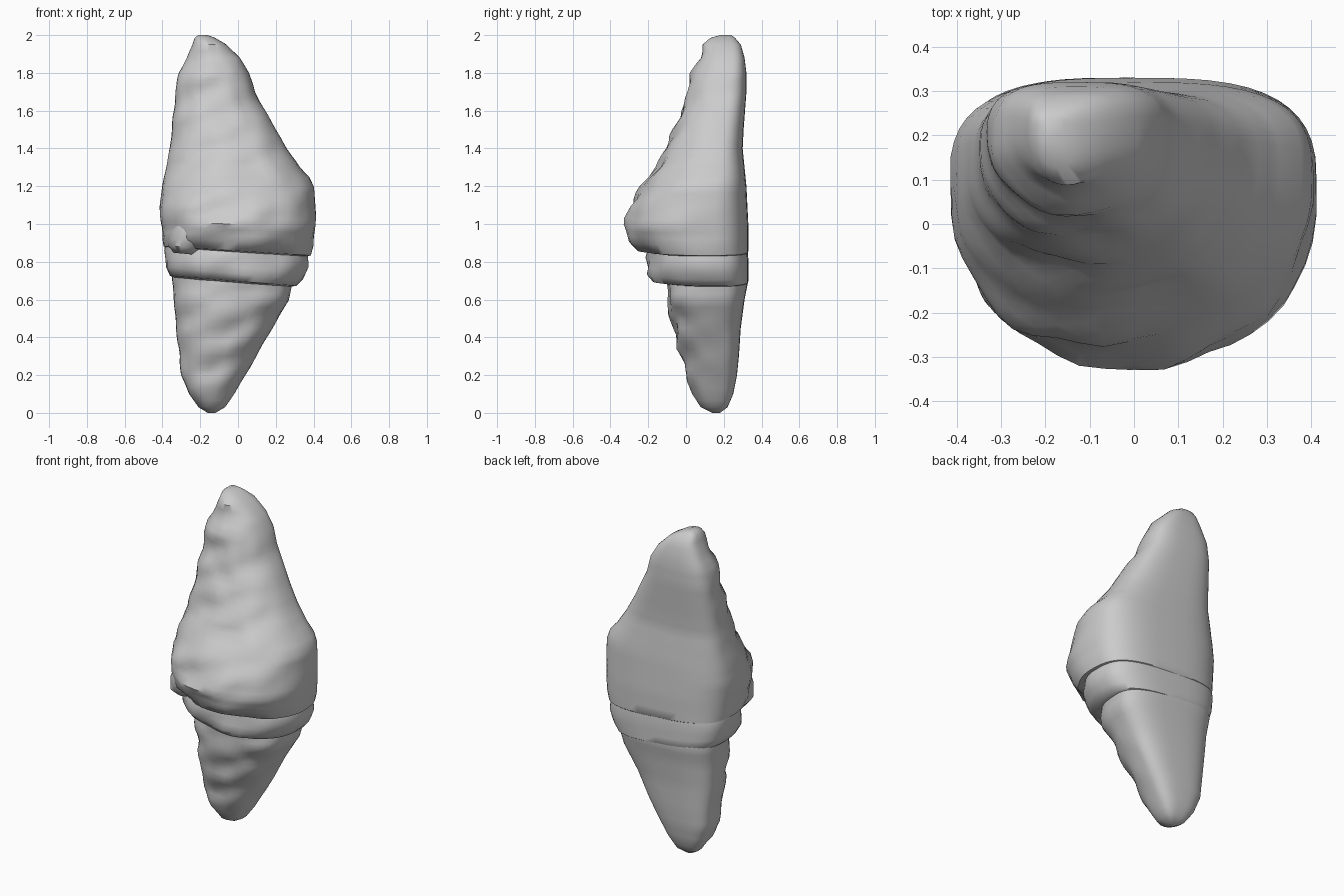
import bpy, bmesh, math
from mathutils import Vector, noise

cube = bpy.data.objects.get("Cube")
if cube:
    bpy.data.objects.remove(cube)

dough = bpy.data.materials.new("plain grey dough")
dough.use_nodes = True
GREY = (0.6, 0.6, 0.6, 1)
dough.diffuse_color = GREY
dough.node_tree.nodes["Principled BSDF"].inputs["Base Color"].default_value = GREY

SIDES = 48
STEP = 0.035


def refine(rows):
    """Insert evenly spaced rows between the given ones."""
    result = [rows[0]]
    for a, b in zip(rows, rows[1:]):
        count = max(1, round((b[0] - a[0]) / STEP))
        for i in range(1, count + 1):
            t = i / count
            result.append([p + (q - p) * t for p, q in zip(a, b)])
    return result


def section_point(row, angle):
    """Rounded front half and flattened back half."""
    z, left, right, front, back = row
    middle, half = (left + right) / 2, (right - left) / 2
    widest = back - 0.38 * (back - front)
    c, s = math.cos(angle), math.sin(angle)
    power = 0.66 if s > 0 else 0.9
    depth = back - widest if s > 0 else widest - front
    x = middle + half * math.copysign(abs(c) ** power, c)
    y = widest + depth * math.copysign(abs(s) ** power, s)
    return Vector((x, y, z)), Vector((middle, widest, z))


def roll(name, rows, tilt, ripple):
    """Loft one dough layer, with slanted wrinkles on its front."""
    bm = bmesh.new()
    rings = []
    for row in refine(rows):
        ring = []
        for i in range(SIDES):
            angle = math.tau * i / SIDES
            p, centre = section_point(row, angle)
            out = (p - centre).normalized()
            front = max(0.0, 0.3 - math.sin(angle)) / 1.3
            wave = math.sin((p.z - 0.4 * p.x) * 38) * ripple
            bump = noise.noise(p * 7) * 0.022 + noise.noise(p * 16) * 0.008
            size = min(1, (row[2] - row[1]) * 3)
            p += out * (wave + bump) * front * size
            p.z -= tilt * (p.x + 0.04) * (1 - abs(row[0] - 0.8)) ** 4
            ring.append(bm.verts.new(p))
        rings.append(ring)
    for a, b in zip(rings, rings[1:]):
        for i in range(SIDES):
            j = (i + 1) % SIDES
            bm.faces.new((a[i], a[j], b[j], b[i]))
    bm.faces.new(rings[0][::-1])
    bm.faces.new(rings[-1])
    mesh = bpy.data.meshes.new(name)
    bm.to_mesh(mesh)
    bm.free()
    mesh.materials.append(dough)
    obj = bpy.data.objects.new(name, mesh)
    bpy.context.collection.objects.link(obj)
    bpy.ops.object.select_all(action="DESELECT")
    obj.select_set(True)
    bpy.context.view_layer.objects.active = obj
    bpy.ops.object.shade_smooth_by_angle(angle=math.radians(45))


# Rows: height, right edge, left edge, front, back
roll("lower_horn", [
    (0, -.16, -.12, .14, .18),
    (.03, -.21, -.07, .08, .22),
    (.1, -.26, -.02, .03, .25),
    (.2, -.30, .04, 0, .27),
    (.3, -.31, .1, -.02, .28),
    (.45, -.33, .18, -.07, .29),
    (.6, -.34, .27, -.1, .31),
    (.7, -.35, .29, -.1, .33),
    (.85, -.34, .3, -.1, .32),
], 0.05, 0.006)

roll("middle_roll", [
    (.69, -.33, .27, -.08, .32),
    (.7, -.36, .31, -.17, .33),
    (.74, -.38, .34, -.2, .33),
    (.82, -.39, .37, -.2, .33),
    (.92, -.37, .36, -.17, .32),
], 0.12, 0.004)

roll("main_roll_and_upper_horn", [
    (.85, -.36, .34, -.16, .32),
    (.86, -.39, .38, -.24, .33),
    (.91, -.4, .4, -.29, .33),
    (1, -.41, .41, -.325, .33),
    (1.1, -.415, .41, -.29, .325),
    (1.2, -.4, .4, -.23, .32),
    (1.25, -.39, .38, -.2, .315),
    (1.3, -.38, .33, -.16, .31),
    (1.4, -.36, .26, -.1, .3),
    (1.5, -.35, .2, -.07, .305),
    (1.7, -.33, .09, .01, .32),
    (1.8, -.31, .06, .04, .32),
    (1.88, -.27, .01, .07, .31),
    (1.95, -.24, -.06, .09, .29),
    (1.985, -.23, -.12, .13, .26),
    (2, -.21, -.16, .18, .24),
], 0.08, 0.007)

# Folded corner of dough tucked on the right of the front
roll("tucked_flap", [
    (.82, -.34, -.22, -.16, .05),
    (.86, -.37, -.18, -.2, .05),
    (.94, -.36, -.17, -.22, .05),
    (1.02, -.33, -.2, -.2, .05),
], 0.1, 0)
